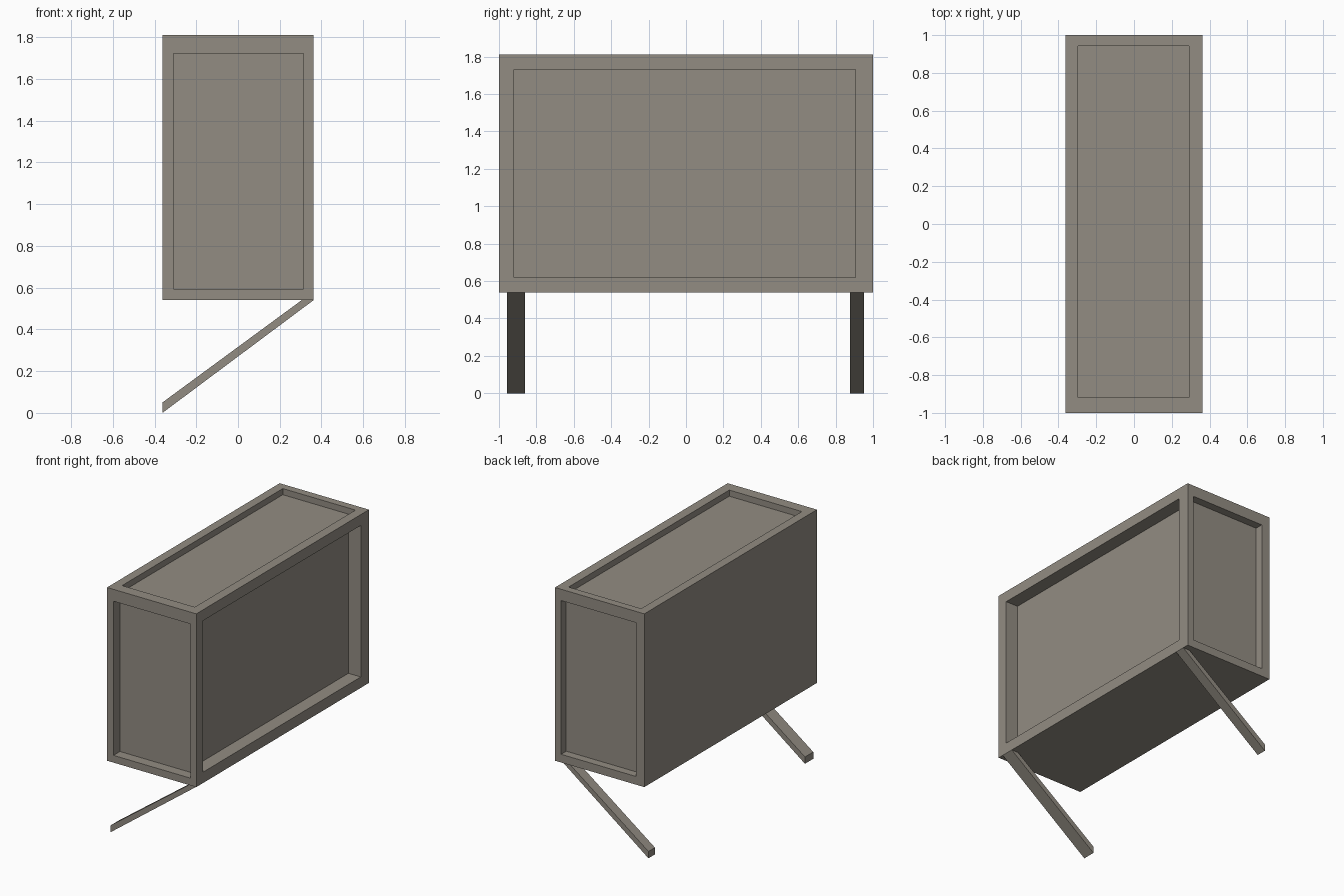
import bpy
import bmesh
from mathutils import Vector

cube = bpy.data.objects.get("Cube")
if cube:
    bpy.data.objects.remove(cube, do_unlink=True)

# Single warm grey material
COLOUR = (0.29, 0.265, 0.225, 1.0)
grey = bpy.data.materials.new("warm_grey")
grey.use_nodes = True
grey.diffuse_color = COLOUR
grey.node_tree.nodes["Principled BSDF"].inputs["Base Color"].default_value = COLOUR

HALF_X, HALF_Y = 0.362, 1.0
BOTTOM, TOP = 0.54, 1.81


def make_object(name, bm):
    bmesh.ops.recalc_face_normals(bm, faces=bm.faces)
    mesh = bpy.data.meshes.new(name)
    bm.to_mesh(mesh)
    bm.free()
    mesh.materials.append(grey)
    obj = bpy.data.objects.new(name, mesh)
    bpy.context.collection.objects.link(obj)
    return obj


def fit(face, bounds):
    """Move a rectangular face's corners to the given limits per axis."""
    centre = face.calc_center_median()
    for v in face.verts:
        for axis, (low, high) in bounds.items():
            v.co[axis] = low if v.co[axis] < centre[axis] else high


def recess(bm, normal, bounds, depth):
    """Sink a framed panel into the side facing along normal."""
    normal = Vector(normal)
    face = max(bm.faces, key=lambda f: f.calc_center_median().dot(normal)
               - (f.normal - normal).length * 10)
    for shift in (0, depth):
        bmesh.ops.inset_individual(bm, faces=[face], thickness=0.02)
        fit(face, bounds)
        for v in face.verts:
            v.co -= normal * shift


# Cabinet body with four recessed panels
X, Y, Z = 0, 1, 2
bm = bmesh.new()
bmesh.ops.create_cube(bm, size=1)
for v in bm.verts:
    v.co = (v.co.x * 2 * HALF_X, v.co.y * 2 * HALF_Y,
            TOP if v.co.z > 0 else BOTTOM)
bm.normal_update()
recess(bm, (0, -1, 0), {X: (-0.31, 0.313), Z: (0.593, 1.723)}, 0.075)
recess(bm, (0, 1, 0), {X: (-0.295, 0.313), Z: (0.60, 1.727)}, 0.06)
recess(bm, (1, 0, 0), {Y: (-0.92, 0.905), Z: (0.62, 1.73)}, 0.10)
recess(bm, (0, 0, 1), {X: (-0.297, 0.292), Y: (-0.918, 0.943)}, 0.045)
make_object("cabinet_body", bm)

# Slanted legs: one side profile, extruded across each leg's width
PROFILE = [(-HALF_X, 0), (HALF_X, BOTTOM), (0.305, BOTTOM), (-HALF_X, 0.05)]
for name, y0, y1 in (("front_leg", -0.957, -0.861), ("back_leg", 0.877, 0.952)):
    bm = bmesh.new()
    side = bm.faces.new([bm.verts.new((x, y0, z)) for x, z in PROFILE])
    grown = bmesh.ops.extrude_face_region(bm, geom=[side])
    moved = [g for g in grown["geom"] if isinstance(g, bmesh.types.BMVert)]
    bmesh.ops.translate(bm, verts=moved, vec=(0, y1 - y0, 0))
    make_object(name, bm)
